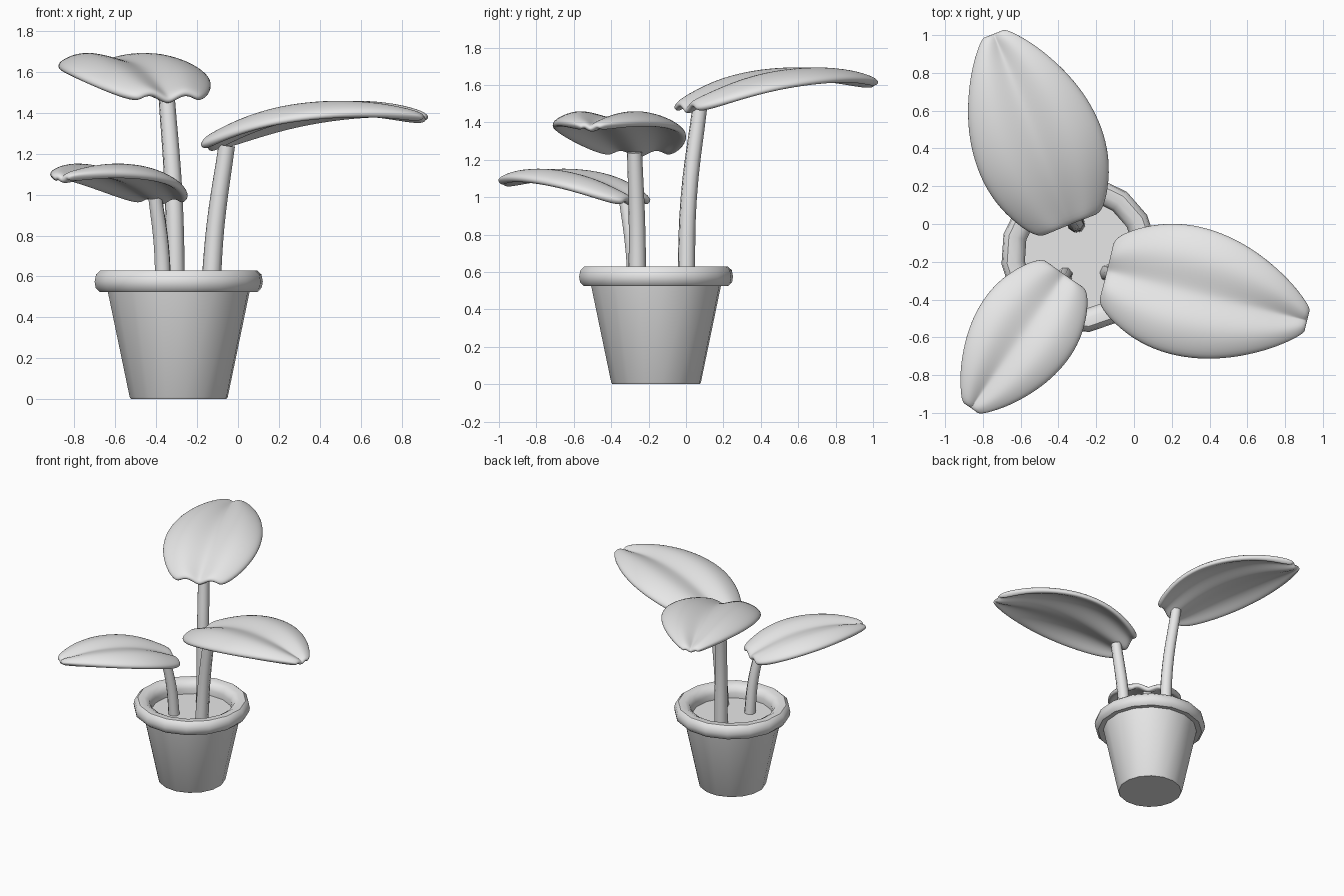
import bpy, bmesh, math
from mathutils import Vector

if "Cube" in bpy.data.objects:
    bpy.data.objects.remove(bpy.data.objects["Cube"], do_unlink=True)

GREY = (0.8, 0.8, 0.8, 1.0)
clay = bpy.data.materials.new("plain grey")
clay.use_nodes = True
clay.diffuse_color = GREY
clay.node_tree.nodes["Principled BSDF"].inputs["Base Color"].default_value = GREY

POT_X, POT_Y, SIDES = -0.29, -0.16, 16
SOIL_Z = 0.535


def finish(bm, name, angle):
    """Turn a bmesh into a smooth-shaded object."""
    bmesh.ops.recalc_face_normals(bm, faces=bm.faces)
    mesh = bpy.data.meshes.new(name)
    bm.to_mesh(mesh)
    bm.free()
    mesh.materials.append(clay)
    ob = bpy.data.objects.new(name, mesh)
    bpy.context.collection.objects.link(ob)
    bpy.ops.object.select_all(action="DESELECT")
    ob.select_set(True)
    bpy.context.view_layer.objects.active = ob
    bpy.ops.object.shade_smooth_by_angle(angle=math.radians(angle))
    return ob


def lathe(name, profile, closed=False, cap=None):
    """Spin a (radius, height) profile around the pot axis."""
    bm = bmesh.new()
    rings = []
    for r, z in profile:
        ring = []
        for i in range(SIDES):
            a = math.tau * i / SIDES + math.radians(7.5)
            ring.append(bm.verts.new((POT_X + r * math.cos(a), POT_Y + r * math.sin(a), z)))
        rings.append(ring)
    pairs = list(zip(rings, rings[1:]))
    if closed:
        pairs.append((rings[-1], rings[0]))
    for a, b in pairs:
        for i in range(SIDES):
            j = (i + 1) % SIDES
            bm.faces.new((a[i], a[j], b[j], b[i]))
    if cap is not None:
        bm.faces.new(rings[cap])
    return finish(bm, name, 40)


# Pot body, rounded rim and soil
lathe("pot_body", [(0.235, 0), (0.242, 0.01), (0.353, 0.54)], cap=0)
lathe("pot_rim", [(0.34, 0.53), (0.39, 0.525), (0.41, 0.545), (0.415, 0.575),
                  (0.408, 0.61), (0.385, 0.63), (0.34, 0.63), (0.305, 0.61),
                  (0.29, 0.575), (0.29, 0.53)], closed=True)
lathe("soil", [(0.3, SOIL_Z - 0.01), (0.3, SOIL_Z)], cap=1)


def stem(name, points, radius):
    """Gently bent tapering stalk."""
    cu = bpy.data.curves.new(name, "CURVE")
    cu.dimensions = "3D"
    cu.bevel_depth = radius
    cu.bevel_resolution = 2
    cu.resolution_u = 5
    cu.use_fill_caps = True
    sp = cu.splines.new("BEZIER")
    sp.bezier_points.add(len(points) - 1)
    for k, (bp, co) in enumerate(zip(sp.bezier_points, points)):
        bp.co = co
        bp.handle_left_type = bp.handle_right_type = "AUTO"
        bp.radius = 1 - 0.08 * k
    cu.materials.append(clay)
    ob = bpy.data.objects.new(name, cu)
    bpy.context.collection.objects.link(ob)


# Blade stations: distance along, half width, crest height (fractions of length)
STATIONS = [(-0.005, 0.15, 0), (0.06, 0.22, 0.035), (0.2, 0.293, 0.1),
            (0.35, 0.324, 0.145), (0.5, 0.318, 0.168), (0.65, 0.282, 0.175),
            (0.8, 0.215, 0.165), (0.92, 0.135, 0.14), (1.01, 0.05, 0.11)]
# Half cross-section: position across, drop below the crest
SECTION = [(0, 0.042), (0.2, 0.025), (0.5, 0), (0.8, 0.028), (1, 0.07)]


def leaf(name, base, tip, z):
    """Arched blade with a sunken midrib and drooping margins."""
    base, tip = Vector(base), Vector(tip)
    axis = tip - base
    length = axis.length
    side = Vector((-axis.y, axis.x)) / length
    across = [(-u, d) for u, d in reversed(SECTION[1:])] + SECTION
    bm = bmesh.new()
    rows = []
    for s, half, rise in STATIONS:
        row = []
        for u, drop in across:
            fade = half / 0.32 if abs(u) > 0.5 else min(1, half / 0.15)
            p = base + axis * s + side * (u * half * length)
            row.append(bm.verts.new((p.x, p.y, z + length * (rise - drop * fade))))
        rows.append(row)
    for a, b in zip(rows, rows[1:]):
        for i in range(len(across) - 1):
            bm.faces.new((a[i], a[i + 1], b[i + 1], b[i]))
    ob = finish(bm, name, 80)
    thick = ob.modifiers.new("thickness", "SOLIDIFY")
    thick.thickness = 0.045
    thick.offset = 0
    soft = ob.modifiers.new("rounding", "SUBSURF")
    soft.levels = soft.render_levels = 2


# Low leaf, front right
stem("low_stem", [(-0.365, -0.27, SOIL_Z - 0.02), (-0.375, -0.29, 0.75), (-0.405, -0.325, 0.985)], 0.042)
leaf("low_leaf", (-0.37, -0.27), (-0.86, -0.97), 0.99)

# Middle leaf, left
stem("middle_stem", [(-0.135, -0.26, SOIL_Z - 0.02), (-0.11, -0.262, 0.85), (-0.055, -0.275, 1.24)], 0.048)
leaf("middle_leaf", (-0.14, -0.25), (0.91, -0.51), 1.26)

# Tall leaf, back right
stem("tall_stem", [(-0.305, 0.0, SOIL_Z - 0.02), (-0.315, 0.015, 1.0), (-0.35, 0.075, 1.49)], 0.048)
leaf("tall_leaf", (-0.34, 0.0), (-0.74, 1.0), 1.495)
